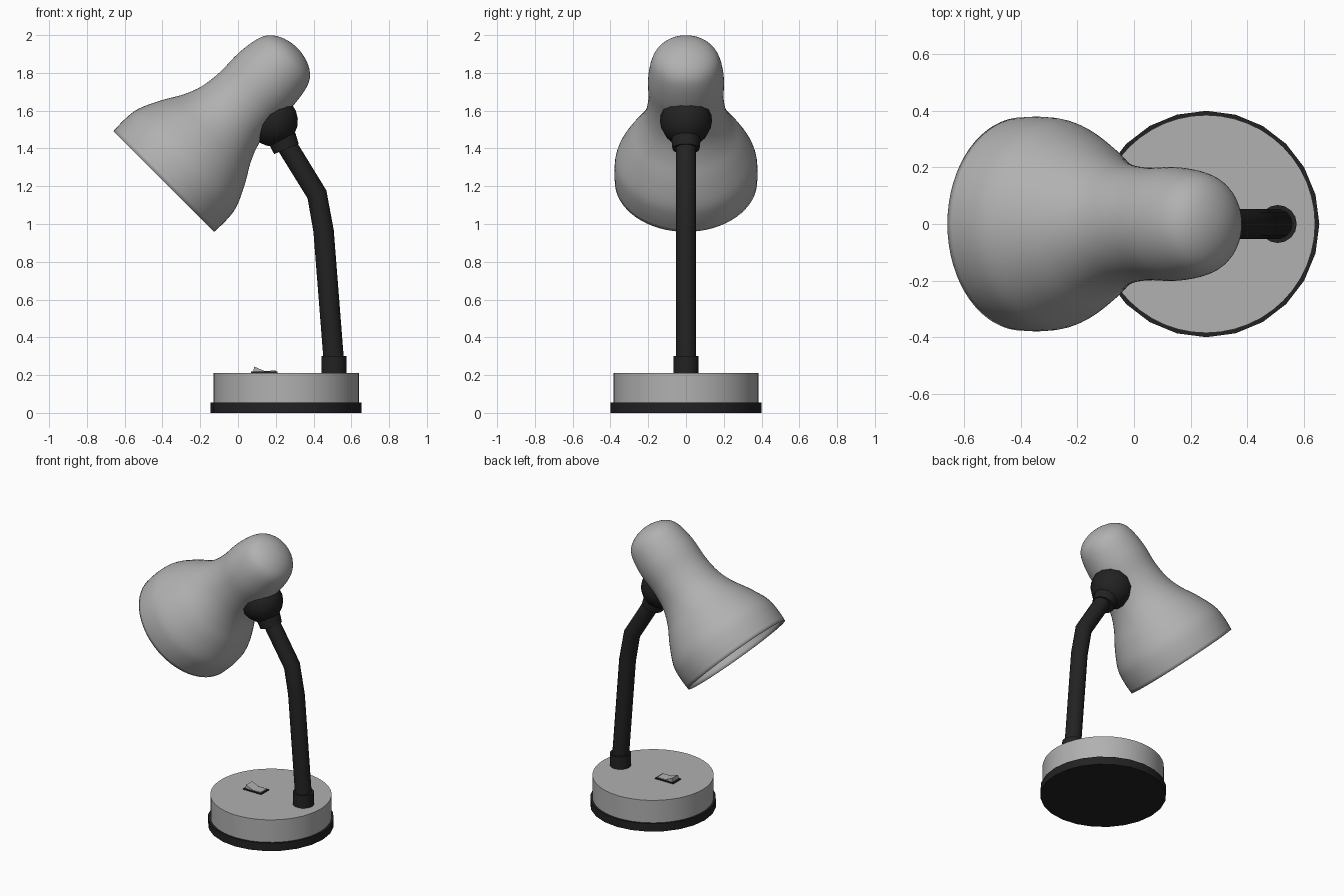
import bpy, bmesh, math
from mathutils import Vector

if "Cube" in bpy.data.objects:
    bpy.data.objects.remove(bpy.data.objects["Cube"])


def material(name, v):
    m = bpy.data.materials.new(name)
    m.diffuse_color = (v, v, v, 1)
    m.use_nodes = True
    m.node_tree.nodes["Principled BSDF"].inputs["Base Color"].default_value = m.diffuse_color
    return m


GREY = material("satin grey", 0.44)
BLACK = material("matte black", 0.016)


def finish(bm, name, mat, smooth_angle=None):
    bmesh.ops.remove_doubles(bm, verts=bm.verts, dist=1e-5)
    bmesh.ops.recalc_face_normals(bm, faces=bm.faces)
    me = bpy.data.meshes.new(name)
    bm.to_mesh(me)
    bm.free()
    ob = bpy.data.objects.new(name, me)
    me.materials.append(mat)
    bpy.context.collection.objects.link(ob)
    if smooth_angle:
        bpy.ops.object.select_all(action='DESELECT')
        ob.select_set(True)
        bpy.context.view_layer.objects.active = ob
        bpy.ops.object.shade_smooth_by_angle(angle=math.radians(smooth_angle))
    return ob


def bridge(bm, rings):
    n = len(rings[0])
    for a, b in zip(rings, rings[1:]):
        for i in range(n):
            j = (i + 1) % n
            bm.faces.new((a[i], a[j], b[j], b[i]))


def lathe(name, profile, origin, axis, sides, mat, smooth=None):
    """Revolve (radius, distance along axis) points around an axis."""
    q = Vector(axis).to_track_quat('Z', 'Y')
    bm = bmesh.new()
    rings = []
    for r, t in profile:
        ring = []
        for i in range(sides):
            a = 2 * math.pi * i / sides
            p = Vector((r * math.cos(a), r * math.sin(a), t))
            ring.append(bm.verts.new(Vector(origin) + q @ p))
        rings.append(ring)
    bridge(bm, rings)
    return finish(bm, name, mat, smooth)


def smooth_profile(pts, steps=4):
    """Catmull-Rom interpolation of a profile."""
    p = [Vector(v) for v in pts]
    p = [2 * p[0] - p[1]] + p + [Vector((-p[-2].x, p[-2].y))]
    out = []
    for i in range(1, len(p) - 2):
        a, b, c, d = p[i - 1:i + 3]
        for k in range(steps):
            t = k / steps
            out.append(0.5 * (2 * b + (c - a) * t + (2 * a - 5 * b + 4 * c - d) * t * t
                              + (3 * b - a - 3 * c + d) * t ** 3))
    return [(v.x, v.y) for v in out] + [tuple(pts[-1])]


# Base: rubber foot, grey drum, stem collar
UP = (0, 0, 1)
lathe("base_foot", [(0, 0), (0.4, 0), (0.4, 0.055), (0, 0.055)], (0.255, 0, 0), UP, 24, BLACK, 30)
lathe("base_drum", [(0, 0.05), (0.385, 0.05), (0.385, 0.212), (0, 0.212)], (0.255, 0, 0), UP, 48, GREY, 30)
lathe("stem_collar", [(0, 0.2), (0.067, 0.2), (0.067, 0.3), (0, 0.3)], (0.508, 0, 0), UP, 16, BLACK, 30)

# Bent stem: rings set across each bend of the path
path = [Vector((x, 0, z)) for x, z in
        ((0.513, 0.2), (0.453, 0.964), (0.418, 1.157), (0.262, 1.41), (0.22, 1.48))]
bm = bmesh.new()
rings = []
for i, p in enumerate(path):
    t = (path[min(i + 1, len(path) - 1)] - path[max(i - 1, 0)]).normalized()
    side = Vector((0, 1, 0))
    across = side.cross(t)
    rings.append([bm.verts.new(p + 0.054 * (across * math.cos(a) + side * math.sin(a)))
                  for a in (2 * math.pi * k / 14 for k in range(14))])
bridge(bm, rings)
finish(bm, "stem", BLACK, 35)

# Swivel joint: collar and ball
lathe("joint_collar", [(0, -0.03), (0.072, -0.03), (0.078, 0.03), (0, 0.05)],
      (0.245, 0, 1.425), (-0.38, 0, 0.92), 14, BLACK, 30)
ball = [(0.138 * math.sin(math.pi * k / 10), -0.138 * math.cos(math.pi * k / 10)) for k in range(11)]
lathe("joint_ball", ball, (0.182, 0, 1.548), (-0.38, 0, 0.92), 14, BLACK, 40)

# Bell-shaped shade, open at the rim
bell = [(0.377, 0), (0.379, 0.09), (0.366, 0.18), (0.31, 0.3), (0.252, 0.4), (0.214, 0.5),
        (0.199, 0.62), (0.201, 0.76), (0.184, 0.88), (0.15, 0.945), (0.085, 0.985), (0, 1.0)]
shade = lathe("lamp_shade", smooth_profile(bell), (-0.393, 0, 1.225), (1, 0, 1), 64, GREY, 50)
wall = shade.modifiers.new("wall", 'SOLIDIFY')
wall.thickness = 0.006
wall.offset = -1


# Rocker switch: black frame and bent grey rocker
def extruded(name, outline, half_width, mat):
    bm = bmesh.new()
    ends = [[bm.verts.new((x, y, z)) for x, z in outline] for y in (-half_width, half_width)]
    bridge(bm, ends)
    for e in ends:
        bm.faces.new(e)
    return finish(bm, name, mat)


extruded("switch_frame", [(0.07, 0.2), (0.21, 0.2), (0.21, 0.219), (0.07, 0.219)], 0.042, BLACK)
extruded("switch_rocker", [(0.08, 0.205), (0.2, 0.205), (0.2, 0.224), (0.14, 0.222), (0.085, 0.245)],
         0.034, GREY)
